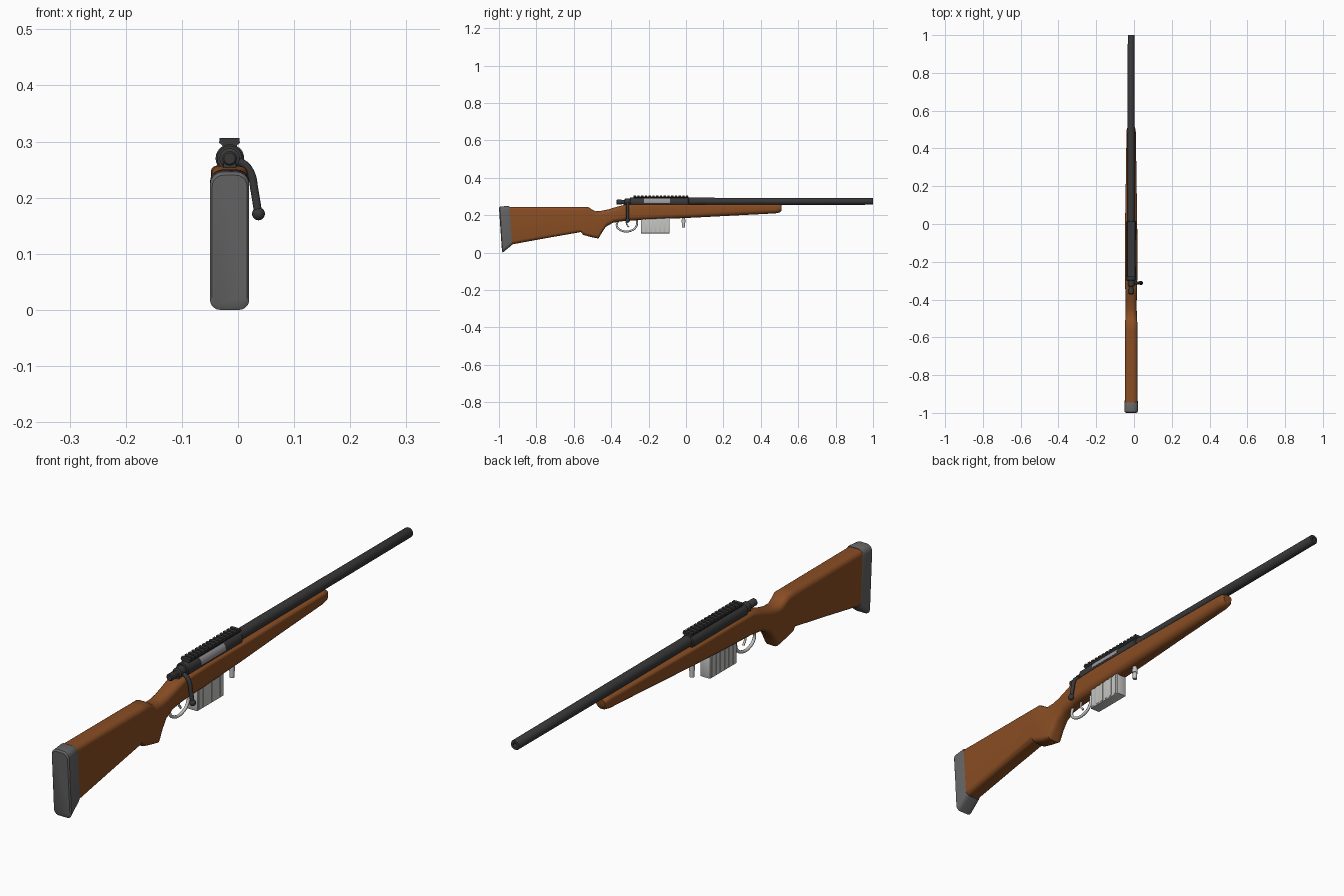
import bpy, bmesh, math
from mathutils import Vector

if "Cube" in bpy.data.objects:
    bpy.data.objects.remove(bpy.data.objects["Cube"], do_unlink=True)

CX = -0.015   # centre plane of the body
BORE = 0.27   # height of the bolt axis


def material(name, r, g, b):
    m = bpy.data.materials.new(name)
    m.use_nodes = True
    m.diffuse_color = (r, g, b, 1)
    m.node_tree.nodes["Principled BSDF"].inputs["Base Color"].default_value = (r, g, b, 1)
    return m


WOOD = material("walnut wood", 0.25, 0.075, 0.017)
RUBBER = material("grey rubber", 0.13, 0.13, 0.13)
STEEL = material("dark steel", 0.04, 0.04, 0.042)
ALLOY = material("light alloy", 0.56, 0.56, 0.55)
BOLT = material("bolt steel", 0.33, 0.31, 0.33)


def finish(bm, name, mat, angle=35):
    bmesh.ops.recalc_face_normals(bm, faces=bm.faces)
    me = bpy.data.meshes.new(name)
    bm.to_mesh(me)
    bm.free()
    me.materials.append(mat)
    ob = bpy.data.objects.new(name, me)
    bpy.context.collection.objects.link(ob)
    bpy.ops.object.select_all(action="DESELECT")
    ob.select_set(True)
    bpy.context.view_layer.objects.active = ob
    bpy.ops.object.shade_smooth_by_angle(angle=math.radians(angle))
    return ob


def skin(name, mat, rings, angle=35, caps=True):
    """Bridge equal-sized rings of points."""
    bm = bmesh.new()
    rows = [[bm.verts.new(p) for p in ring] for ring in rings]
    n = len(rows[0])
    for a, b in zip(rows, rows[1:]):
        for i in range(n):
            bm.faces.new((a[i], a[(i + 1) % n], b[(i + 1) % n], b[i]))
    if caps:
        bm.faces.new(rows[0])
        bm.faces.new(rows[-1])
    return finish(bm, name, mat, angle)


def rounded_ring(y_top, z_top, y_bot, z_bot, half, r_top, r_bot, seg=5):
    """Rounded rectangle, leaning between its top and bottom."""
    pts = []
    for sx, top, start in ((1, 1, 0), (-1, 1, 90), (-1, 0, 180), (1, 0, 270)):
        r = min(r_top if top else r_bot, half * 0.98)
        cz = z_top - r if top else z_bot + r
        for i in range(seg + 1):
            a = math.radians(start + 90 * i / seg)
            z = cz + r * math.sin(a)
            t = (z - z_bot) / (z_top - z_bot)
            pts.append((CX + sx * (half - r) + r * math.cos(a), y_bot + t * (y_top - y_bot), z))
    return pts


def lathe(name, mat, z, profile, n=24):
    """Turn (y, radius) pairs around an axis along y."""
    rings = [[(CX + r * math.cos(math.tau * i / n), y, z + r * math.sin(math.tau * i / n))
              for i in range(n)] for y, r in profile]
    return skin(name, mat, rings)


def box(name, mat, x, y, z, bevel=0.0):
    bm = bmesh.new()
    bmesh.ops.create_cube(bm, size=1)
    for v in bm.verts:
        v.co = Vector(lo + (c + 0.5) * (hi - lo) for c, (lo, hi) in zip(v.co, (x, y, z)))
    if bevel:
        bmesh.ops.bevel(bm, geom=bm.edges[:], offset=bevel, segments=2, affect="EDGES", profile=0.5)
    return finish(bm, name, mat)


def tube(name, mat, points, radius):
    """Sweep a round section along a smooth path."""
    cu = bpy.data.curves.new(name, "CURVE")
    cu.dimensions = "3D"
    cu.bevel_depth = radius
    cu.bevel_resolution = 3
    cu.use_fill_caps = True
    cu.resolution_u = 6
    sp = cu.splines.new("BEZIER")
    sp.bezier_points.add(len(points) - 1)
    for bp, p in zip(sp.bezier_points, points):
        bp.co = p
        bp.handle_left_type = bp.handle_right_type = "AUTO"
    cu.materials.append(mat)
    ob = bpy.data.objects.new(name, cu)
    bpy.context.collection.objects.link(ob)
    return ob


# Stock: butt, pistol grip, action bed and fore-end in one loft
stock = [
    (-0.945, 0.245, -0.930, 0.044, 0.033, 0.018, 0.018),
    (-0.750, 0.245, -0.750, 0.077, 0.033, 0.019, 0.018),
    (-0.565, 0.245, -0.562, 0.110, 0.033, 0.020, 0.018),
    (-0.525, 0.245, -0.550, 0.095, 0.033, 0.020, 0.018),
    (-0.505, 0.232, -0.510, 0.084, 0.031, 0.020, 0.018),
    (-0.485, 0.221, -0.468, 0.075, 0.030, 0.022, 0.018),
    (-0.450, 0.224, -0.450, 0.106, 0.029, 0.024, 0.022),
    (-0.415, 0.231, -0.430, 0.137, 0.029, 0.024, 0.024),
    (-0.370, 0.245, -0.390, 0.160, 0.030, 0.022, 0.024),
    (-0.325, 0.256, -0.325, 0.170, 0.032, 0.014, 0.024),
    (-0.200, 0.257, -0.200, 0.176, 0.033, 0.010, 0.024),
    (0.020, 0.257, 0.020, 0.186, 0.032, 0.010, 0.024),
    (0.250, 0.257, 0.250, 0.198, 0.028, 0.010, 0.024),
    (0.480, 0.257, 0.480, 0.210, 0.025, 0.010, 0.022),
    (0.505, 0.256, 0.502, 0.215, 0.023, 0.010, 0.020),
    (0.512, 0.253, 0.511, 0.225, 0.018, 0.010, 0.014),
]
skin("stock", WOOD, [rounded_ring(*s) for s in stock], 40)

# Recoil pad
pad = [
    (-1.000, 0.240, -0.984, 0.008, 0.031, 0.020, 0.014),
    (-0.995, 0.246, -0.980, 0.002, 0.035, 0.023, 0.018),
    (-0.950, 0.250, -0.936, 0.036, 0.035, 0.022, 0.019),
    (-0.944, 0.247, -0.929, 0.042, 0.033, 0.019, 0.018),
]
pad[1] = (-0.995, 0.246, -0.980, 0.0, 0.035, 0.023, 0.018)
skin("recoil_pad", RUBBER, [rounded_ring(*s) for s in pad])

# Barrel with a recessed muzzle, receiver, and bolt
lathe("barrel", STEEL, 0.274, [(0.0, 0.0195), (0.5, 0.019), (0.996, 0.018), (1.0, 0.016),
                               (1.0, 0.008), (0.96, 0.008)])
lathe("receiver", STEEL, BORE, [(-0.3, 0.022), (-0.297, 0.025), (0.012, 0.025), (0.016, 0.022)])
lathe("bolt_shroud", STEEL, BORE, [(-0.372, 0.010), (-0.369, 0.013), (-0.345, 0.013), (-0.342, 0.011),
                                   (-0.33, 0.011), (-0.327, 0.018), (-0.29, 0.018)])
box("receiver_tang", STEEL, (CX - 0.012, CX + 0.012), (-0.335, -0.29), (0.245, 0.262), 0.003)

# Exposed bolt in the ejection port, a thin curved plate on the left side
arc = [math.radians(a) for a in range(-8, 53, 10)]
port = [[(CX + r * math.cos(a), y, BORE + r * math.sin(a))
         for r, seq in ((0.026, arc), (0.023, arc[::-1])) for a in seq] for y in (-0.225, -0.085)]
skin("ejection_port", BOLT, port)

# Sight rail: waisted base with a row of cross teeth
half = [(0.021, 0.268), (0.018, 0.285), (0.013, 0.290), (0.013, 0.293), (0.019, 0.298), (0.019, 0.300)]
outline = half + [(-x, z) for x, z in reversed(half)]
skin("rail_base", STEEL, [[(CX + x, y, z) for x, z in outline] for y in (-0.28, 0.014)], 20)
for i in range(15):
    y = -0.28 + i * 0.02
    box("rail_tooth", STEEL, (CX - 0.018, CX + 0.018), (y, y + 0.012), (0.299, 0.306))

# Bolt handle and knob
tube("bolt_handle", STEEL, [(CX, -0.312, 0.268), (0.010, -0.312, 0.260), (0.023, -0.312, 0.243),
                            (0.029, -0.312, 0.215), (0.036, -0.312, 0.172)], 0.0075)
bm = bmesh.new()
bmesh.ops.create_uvsphere(bm, u_segments=16, v_segments=10, radius=0.0115)
bmesh.ops.translate(bm, verts=bm.verts, vec=(0.0365, -0.312, 0.171))
finish(bm, "bolt_knob", STEEL, 60)

# Trigger guard and trigger
tube("trigger_guard", ALLOY, [(CX, -0.362, 0.172), (CX, -0.370, 0.142), (CX, -0.345, 0.118),
                              (CX, -0.295, 0.117), (CX, -0.266, 0.140), (CX, -0.262, 0.180)], 0.0055)
tube("trigger", ALLOY, [(CX, -0.315, 0.178), (CX, -0.318, 0.155), (CX, -0.306, 0.136)], 0.004)

# Magazine with vertical side ribs
box("magazine", ALLOY, (CX - 0.020, CX + 0.020), (-0.24, -0.088), (0.103, 0.19), 0.002)
for i in range(6):
    y = -0.232 + i * 0.0245
    box("magazine_rib", ALLOY, (CX - 0.0215, CX + 0.0215), (y, y + 0.013), (0.108, 0.188))

# Sling stud under the fore-end
bm = bmesh.new()
for radius, low, high in ((0.008, 0.135, 0.19), (0.0105, 0.160, 0.176)):
    made = bmesh.ops.create_cone(bm, cap_ends=True, segments=16, radius1=radius, radius2=radius,
                                 depth=high - low)
    bmesh.ops.translate(bm, verts=made["verts"], vec=(CX, -0.013, (low + high) / 2))
finish(bm, "sling_stud", ALLOY)
